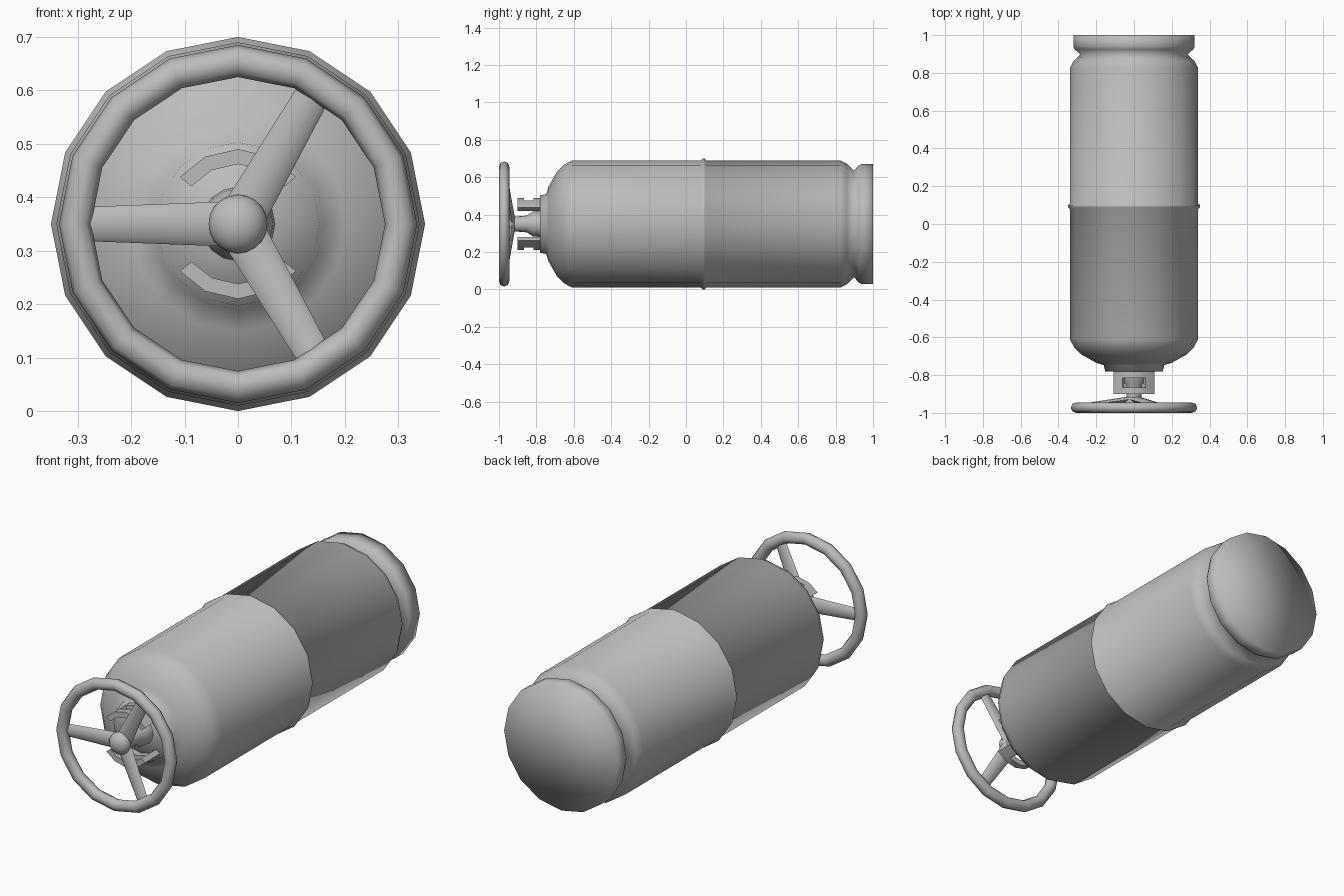
import bpy, bmesh, math
from mathutils import Vector, Matrix

if "Cube" in bpy.data.objects:
    bpy.data.objects.remove(bpy.data.objects["Cube"])

CZ = 0.35      # height of the long axis
SEG = 16
grey = bpy.data.materials.new("grey_metal")
grey.diffuse_color = (0.5, 0.5, 0.5, 1)
grey.use_nodes = True
grey.node_tree.nodes["Principled BSDF"].inputs["Base Color"].default_value = grey.diffuse_color


def finish(name, bm, angle=None):
    bmesh.ops.recalc_face_normals(bm, faces=bm.faces)
    me = bpy.data.meshes.new(name)
    bm.to_mesh(me)
    bm.free()
    me.materials.append(grey)
    ob = bpy.data.objects.new(name, me)
    bpy.context.collection.objects.link(ob)
    if angle is not None:
        bpy.ops.object.select_all(action='DESELECT')
        ob.select_set(True)
        bpy.context.view_layer.objects.active = ob
        if angle >= 180:
            bpy.ops.object.shade_smooth()
        else:
            bpy.ops.object.shade_smooth_by_angle(angle=math.radians(angle))
    return ob


def ring_point(r, y, a):
    return Vector((r * math.cos(a), y, CZ + r * math.sin(a)))


def lathe(name, profile, angle, seg=SEG):
    """Revolve (y, radius) points about the long axis; radius 0 is a pole."""
    bm = bmesh.new()
    rings = []
    for y, r in profile:
        n = 1 if r == 0 else seg
        rings.append([bm.verts.new(ring_point(r, y, math.tau * i / seg)) for i in range(n)])
    for a, b in zip(rings, rings[1:]):
        for i in range(seg):
            j = (i + 1) % seg
            quad = [a[i % len(a)], a[j % len(a)], b[j % len(b)], b[i % len(b)]]
            bm.faces.new(list(dict.fromkeys(quad)))
    return finish(name, bm, angle)


# tank with neck, shoulder, weld rib, foot groove and foot ring
lathe("tank", [(-0.78, 0), (-0.78, 0.153), (-0.747, 0.16), (-0.735, 0.20),
               (-0.69, 0.28), (-0.655, 0.315), (-0.61, 0.34),
               (0.08, 0.34), (0.09, 0.35), (0.10, 0.35), (0.108, 0.34),
               (0.825, 0.34), (0.86, 0.322), (0.898, 0.285), (0.925, 0.314),
               (0.94, 0.321), (1.0, 0.321), (1.0, 0)], 180)

# valve body and stem
lathe("valve_stem", [(-0.77, 0), (-0.77, 0.07), (-0.82, 0.066), (-0.85, 0.045),
                     (-0.91, 0.04), (-0.945, 0.04), (-0.945, 0)], 40)


# guard plates: curved strips with a window in the middle
def guard(name, side):
    bm = bmesh.new()
    angles = [math.radians(d) * side for d in (39, 64, 90, 116, 141)]
    ys = (-0.90, -0.865, -0.815, -0.77)
    grid = [[[bm.verts.new(ring_point(r, y, a)) for y in ys] for a in angles] for r in (0.112, 0.14)]
    solid = {(i, k) for i in range(4) for k in range(3)} - {(1, 1), (2, 1)}
    edges = {}
    for i, k in solid:
        corners = [(i, k), (i + 1, k), (i + 1, k + 1), (i, k + 1)]
        for layer in grid:
            bm.faces.new([layer[p][q] for p, q in corners])
        for c, d in zip(corners, corners[1:] + corners[:1]):
            edges.setdefault(frozenset((c, d)), []).append((c, d))
    for use in edges.values():
        if len(use) == 1:
            (p, q), (s, t) = use[0]
            bm.faces.new([grid[0][p][q], grid[0][s][t], grid[1][s][t], grid[1][p][q]])
    finish(name, bm, 40)


guard("guard_upper", 1)
guard("guard_lower", -1)

# handwheel rim
bm = bmesh.new()
MINOR = 8
rim = []
for i in range(SEG):
    a = math.tau * i / SEG
    rim.append([bm.verts.new(ring_point(0.305 + 0.03 * math.cos(math.tau * j / MINOR),
                                        -0.972 + 0.028 * math.sin(math.tau * j / MINOR), a))
                for j in range(MINOR)])
for i in range(SEG):
    for j in range(MINOR):
        k, m = (i + 1) % SEG, (j + 1) % MINOR
        bm.faces.new([rim[i][j], rim[k][j], rim[k][m], rim[i][m]])
finish("wheel_rim", bm, 180)

# hub
bm = bmesh.new()
bmesh.ops.create_uvsphere(bm, u_segments=16, v_segments=10, radius=0.055)
bmesh.ops.transform(bm, verts=bm.verts,
                    matrix=Matrix.Translation((0, -0.945, CZ)) @ Matrix.Diagonal((1, 0.75, 1, 1)))
finish("wheel_hub", bm, 180)

# three spokes, flattened and tapering towards the rim
for n, deg in enumerate((60, 180, 300)):
    bm = bmesh.new()
    ends = []
    for dist, y, half_w, half_t in ((0.02, -0.928, 0.042, 0.016), (0.285, -0.965, 0.032, 0.012)):
        ends.append([bm.verts.new((dist, y + half_t * math.sin(math.tau * j / 8),
                                   half_w * math.cos(math.tau * j / 8))) for j in range(8)])
    for j in range(8):
        k = (j + 1) % 8
        bm.faces.new([ends[0][j], ends[0][k], ends[1][k], ends[1][j]])
    for e in ends:
        bm.faces.new(e)
    bmesh.ops.transform(bm, verts=bm.verts, matrix=Matrix.Translation((0, 0, CZ))
                        @ Matrix.Rotation(-math.radians(deg), 4, 'Y'))
    finish(f"wheel_spoke_{n + 1}", bm, 50)
